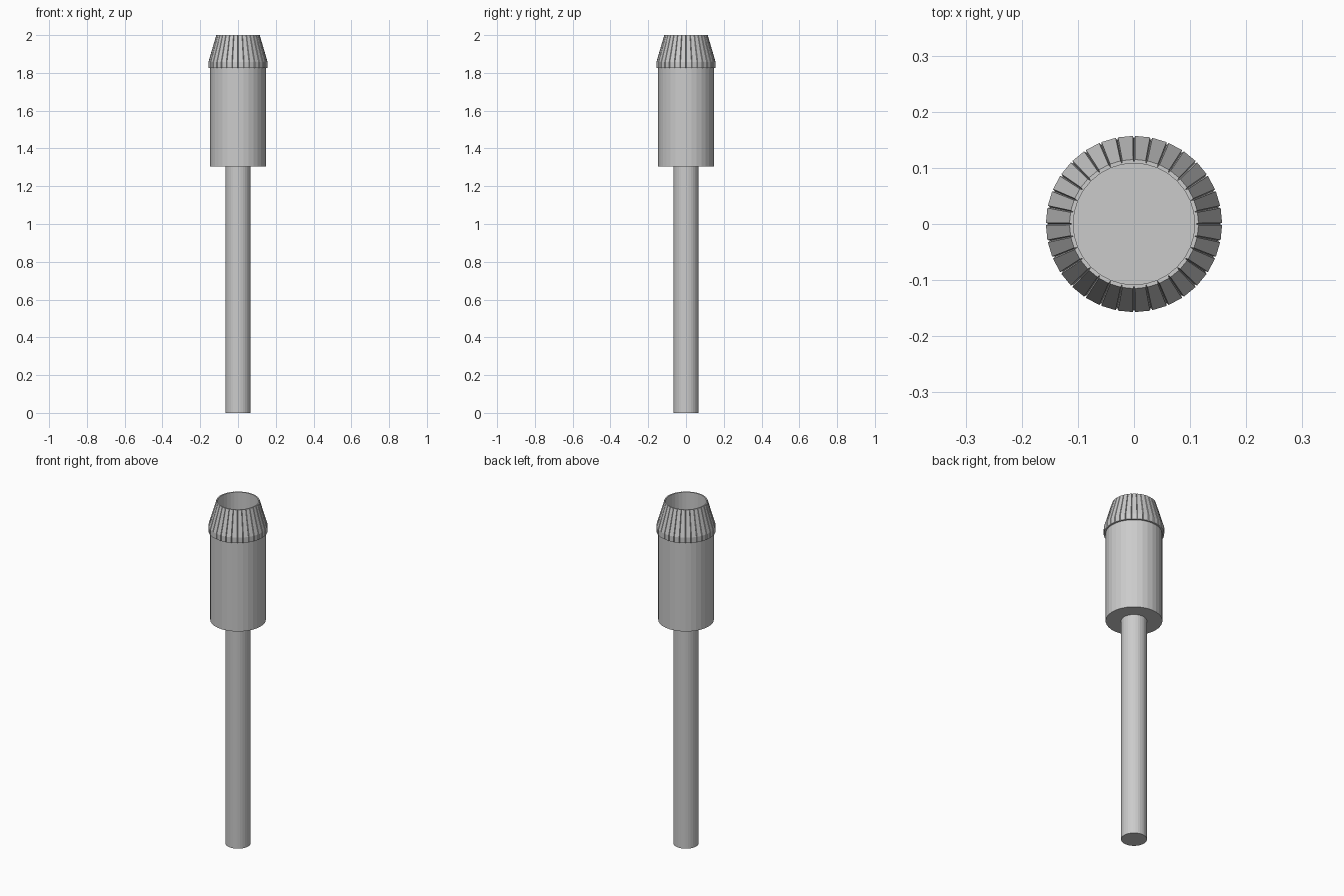
import bpy, bmesh, math

if "Cube" in bpy.data.objects:
    bpy.data.objects.remove(bpy.data.objects["Cube"])

SIDES = 32
GROOVE = math.radians(0.8)    # half angle of each groove
DEPTH = 0.005

metal = bpy.data.materials.new("grey metal")
metal.diffuse_color = (0.6, 0.6, 0.6, 1)
metal.use_nodes = True
metal.node_tree.nodes["Principled BSDF"].inputs["Base Color"].default_value = metal.diffuse_color


def lathe(name, profile, ring):
    """Spin (radius, z, grooved) points around z; ring is a list of (angle, inset)."""
    bm = bmesh.new()
    rows = []
    for r, z, grooved in profile:
        row = []
        for a, inset in ring:
            rr = r - inset * grooved
            row.append(bm.verts.new((rr * math.cos(a), rr * math.sin(a), z)))
        rows.append(row)
    n = len(ring)
    for low, high in zip(rows, rows[1:]):
        for i in range(n):
            j = (i + 1) % n
            bm.faces.new((low[i], low[j], high[j], high[i]))
    bm.faces.new(rows[0][::-1])
    bm.faces.new(rows[-1])
    bmesh.ops.recalc_face_normals(bm, faces=bm.faces)
    mesh = bpy.data.meshes.new(name)
    bm.to_mesh(mesh)
    bm.free()
    mesh.materials.append(metal)
    obj = bpy.data.objects.new(name, mesh)
    bpy.context.collection.objects.link(obj)
    return obj


step = 2 * math.pi / SIDES
plain = [(i * step, 0) for i in range(SIDES)]
knurled = []
for i in range(SIDES):
    a = i * step
    knurled += [(a - GROOVE, 0), (a, DEPTH), (a + GROOVE, 0)]

# Long thin shaft
lathe("shaft", [(0.067, 0, 0), (0.067, 1.305, 0)], plain)

# Thick body
lathe("body", [(0.147, 1.305, 0), (0.147, 1.828, 0)], plain)

# Grooved tapering collar with an open cup inside
lathe("grooved_collar", [
    (0.140, 1.825, 0),
    (0.157, 1.825, 1),
    (0.157, 1.857, 1),
    (0.115, 2.0, 1),
    (0.108, 2.0, 0),
    (0.108, 1.83, 0),
], knurled)
